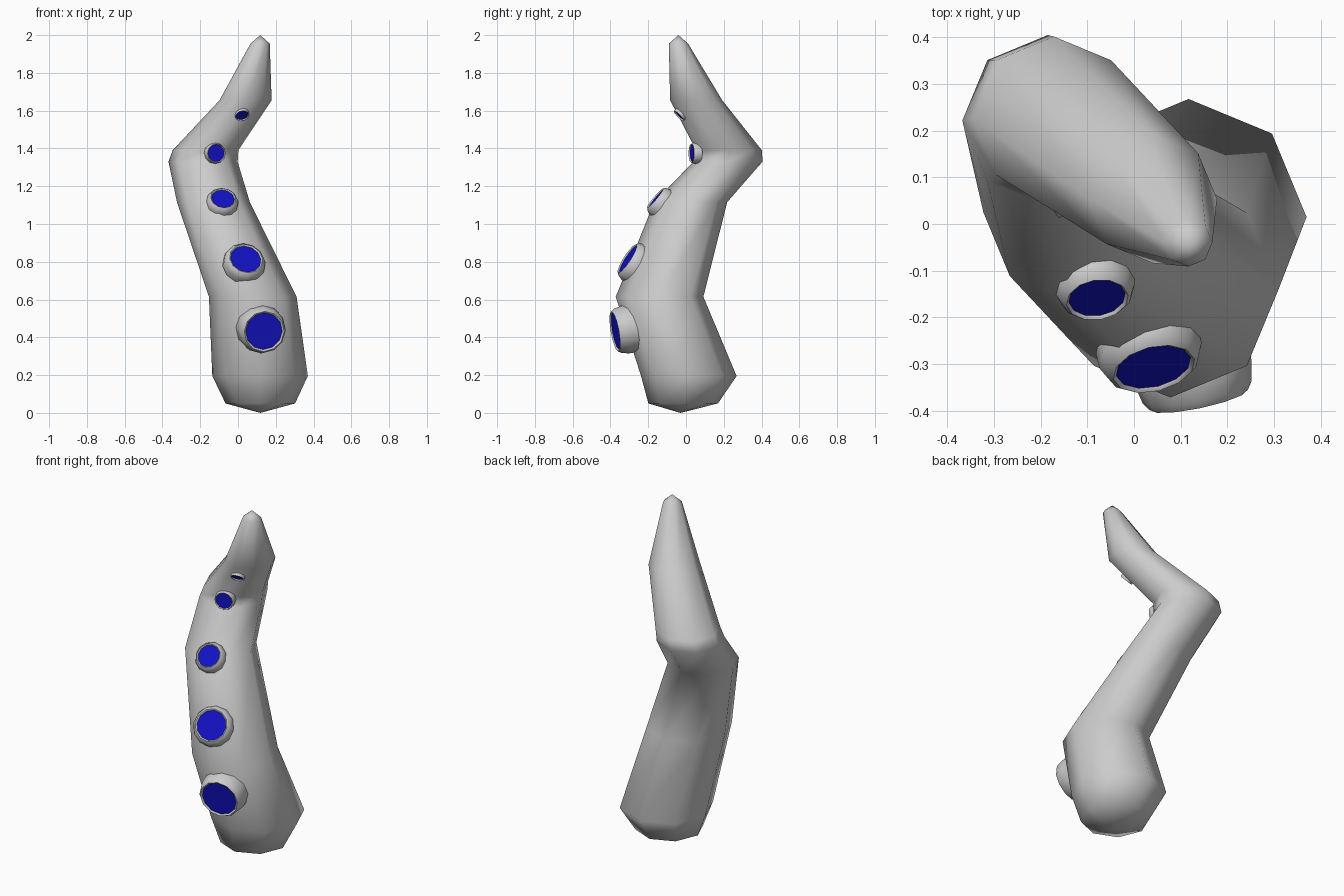
import bpy, math
from mathutils import Vector

if "Cube" in bpy.data.objects:
    bpy.data.objects.remove(bpy.data.objects["Cube"])

SIDES = 8


def make_object(name, verts, faces, angle, mat=None):
    mesh = bpy.data.meshes.new(name)
    mesh.from_pydata(verts, [], faces)
    mesh.update()
    obj = bpy.data.objects.new(name, mesh)
    bpy.context.collection.objects.link(obj)
    if mat:
        mesh.materials.append(mat)
    bpy.ops.object.select_all(action='DESELECT')
    obj.select_set(True)
    bpy.context.view_layer.objects.active = obj
    bpy.ops.object.shade_smooth_by_angle(angle=math.radians(angle))
    return obj


def bridge(rings, n):
    """Quads between successive rings of n vertices."""
    return [(r * n + i, r * n + (i + 1) % n, (r + 1) * n + (i + 1) % n, (r + 1) * n + i)
            for r in range(rings - 1) for i in range(n)]


# Tentacle: stacked octagonal rings (x, y, z, radius) closed by two poles
rings = [
    (0.118, -0.015, 0.05, 0.184),
    (0.117, 0.015, 0.195, 0.253),
    (0.078, -0.14, 0.615, 0.232),
    (-0.13, 0.025, 1.115, 0.193),
    (-0.185, 0.222, 1.33, 0.183),
    (-0.172, 0.228, 1.39, 0.174),
    (0.04, 0.054, 1.655, 0.138),
    (0.117, -0.04, 1.955, 0.051),
]
verts = [(x + r * math.cos(math.tau * i / SIDES), y + r * math.sin(math.tau * i / SIDES), z)
         for x, y, z, r in rings for i in range(SIDES)]
faces = bridge(len(rings), SIDES)
bottom, top = len(verts), len(verts) + 1
verts += [(0.118, -0.03, 0.0), (0.118, -0.04, 2.0)]
last = (len(rings) - 1) * SIDES
for i in range(SIDES):
    j = (i + 1) % SIDES
    faces += [(bottom, j, i), (top, last + i, last + j)]
make_object("tentacle", verts, faces, 70)

# Blue for the sucker centres
blue = bpy.data.materials.new("sucker_blue")
blue.diffuse_color = (0.006, 0.006, 0.55, 1)
blue.use_nodes = True
blue.node_tree.nodes["Principled BSDF"].inputs["Base Color"].default_value = blue.diffuse_color


def sucker(index, center, normal, radius, depth, flare):
    """Raised cup with a thin lip and a blue disc in its mouth."""
    n = 12
    c = Vector(center)
    q = Vector(normal).to_track_quat('Z', 'Y')

    def ring(r, h):
        return [c + q @ Vector((r * math.cos(math.tau * i / n), r * math.sin(math.tau * i / n), h))
                for i in range(n)]

    profile = [(radius * flare, -depth), (radius * flare, -depth * 0.45),
               (radius * (1 + flare) / 2 + radius * 0.05, -depth * 0.1),
               (radius * 1.08, 0.004), (radius, 0.0), (radius * 0.97, -0.01)]
    cup = [v for r, h in profile for v in ring(r, h)]
    make_object(f"sucker_cup_{index}", cup, bridge(len(profile), n), 50)
    make_object(f"sucker_disc_{index}", ring(radius, -0.003), [tuple(range(n))], 30, blue)


# Suckers: centre, facing direction, mouth radius, depth, flare
suckers = [
    ((0.138, -0.373, 0.432), (0.2, -0.96, -0.17), 0.100, 0.12, 1.28),
    ((0.042, -0.308, 0.815), (0.2, -0.80, 0.52), 0.083, 0.07, 1.36),
    ((-0.079, -0.160, 1.135), (0.12, -0.75, 0.63), 0.062, 0.06, 1.38),
    ((-0.115, 0.032, 1.375), (0.3, -0.95, 0.0), 0.046, 0.04, 1.22),
    ((0.022, -0.036, 1.575), (0.2, -0.70, -0.68), 0.034, 0.03, 1.15),
]
for k, args in enumerate(suckers, 1):
    sucker(k, *args)
